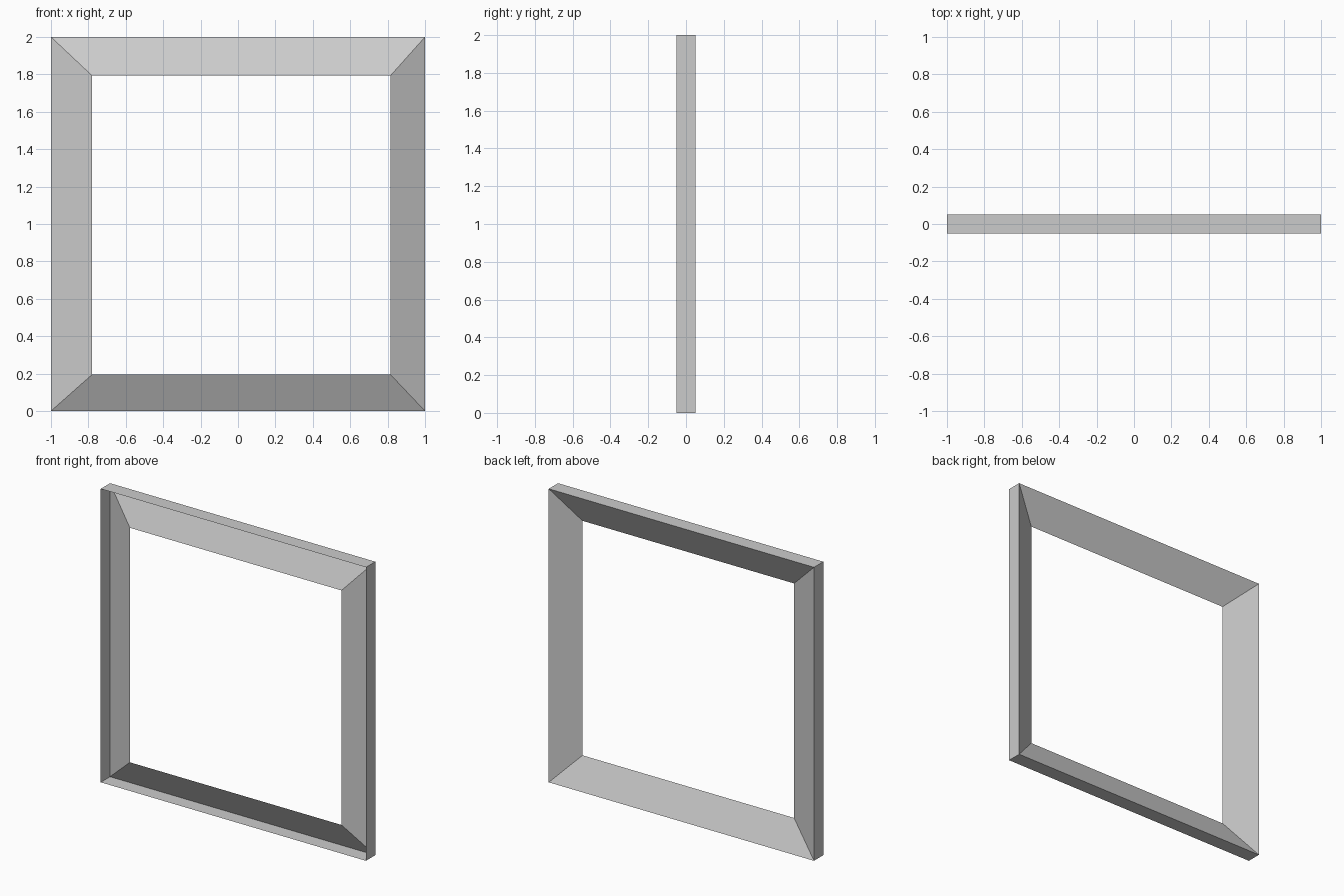
import bpy, bmesh

if "Cube" in bpy.data.objects:
    bpy.data.objects.remove(bpy.data.objects["Cube"])

def loop(bm, x0, x1, z0, z1, y):
    return [bm.verts.new(p) for p in ((x0, y, z0), (x1, y, z0), (x1, y, z1), (x0, y, z1))]

bm = bmesh.new()
# Open sheet: front rim -> back rim -> opening edge brought forward again
rings = [
    loop(bm, -1, 1, 0, 2, -0.05),
    loop(bm, -1, 1, 0, 2, 0.05),
    loop(bm, -0.78, 0.815, 0.195, 1.793, -0.05),
]
for a, b in zip(rings, rings[1:]):
    for i in range(4):
        j = (i + 1) % 4
        bm.faces.new((a[i], a[j], b[j], b[i]))

# Outer band with sloped mitred panels
mesh = bpy.data.meshes.new("window_frame")
bm.to_mesh(mesh)
bm.free()
frame = bpy.data.objects.new("window_frame", mesh)
bpy.context.collection.objects.link(frame)
